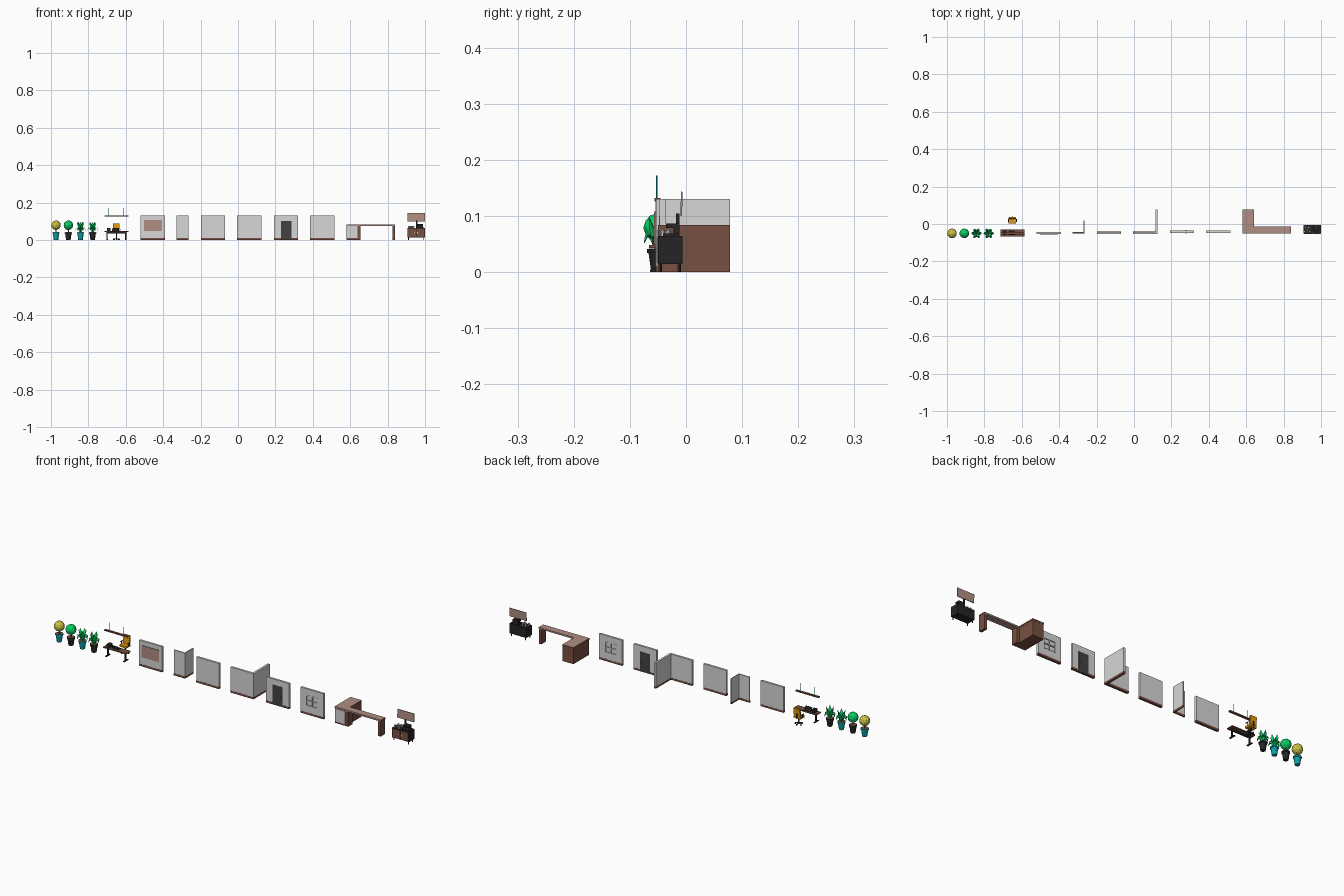
import bpy, bmesh, math
from mathutils import Vector, Matrix

if "Cube" in bpy.data.objects:
    bpy.data.objects.remove(bpy.data.objects["Cube"])


def mat(name, r, g, b):
    m = bpy.data.materials.new(name)
    m.diffuse_color = (r, g, b, 1)
    m.use_nodes = True
    m.node_tree.nodes["Principled BSDF"].inputs["Base Color"].default_value = m.diffuse_color
    return m


GREY = mat("wall_grey", .68, .68, .68)
WOOD = mat("dark_wood", .19, .082, .055)
PALE = mat("light_wood", .44, .27, .225)
BLACK = mat("black", .018, .018, .018)
DOOR = mat("door_grey", .055, .055, .055)
TEAL = mat("teal", .003, .37, .40)
GREEN = mat("leaf_green", .003, .62, .13)
YELLOW = mat("yellow", .62, .55, .06)
ORANGE = mat("orange", .75, .33, .004)
LIGHT = mat("light_grey", .75, .75, .75)


def finish(name, bm, m):
    bmesh.ops.recalc_face_normals(bm, faces=bm.faces)
    me = bpy.data.meshes.new(name)
    bm.to_mesh(me)
    bm.free()
    me.materials.append(m)
    ob = bpy.data.objects.new(name, me)
    bpy.context.collection.objects.link(ob)
    return ob


def box(name, x, y, z, m, tilt=0):
    """Box from (min, max) ranges, optionally tilted about its own x axis."""
    bm = bmesh.new()
    c = Vector([(r[0] + r[1]) / 2 for r in (x, y, z)])
    s = [r[1] - r[0] for r in (x, y, z)]
    bmesh.ops.create_cube(bm, size=1, matrix=Matrix.Translation(c) @ Matrix.Rotation(tilt, 4, 'X')
                          @ Matrix.Diagonal((*s, 1)))
    return finish(name, bm, m)


def cone(name, x, y, z, r1, r2, m, n=12):
    bm = bmesh.new()
    bmesh.ops.create_cone(bm, cap_ends=True, segments=n, radius1=r1, radius2=r2, depth=z[1] - z[0],
                          matrix=Matrix.Translation((x, y, (z[0] + z[1]) / 2)))
    return finish(name, bm, m)


def wall(name, x, y, top=.13):
    box(name, x, y, (.01, top), GREY)
    e = .0006
    box(name + "_baseboard", (x[0], x[1]), (y[0] - e, y[1] + e), (0, .01), WOOD)


# --- potted plants ---
def pot(name, x, m):
    cone(name, x, -.05, (0, .036), .012, .017, m)
    cone(name + "_rim", x, -.05, (.034, .041), .0195, .0195, m)
    cone(name + "_soil", x, -.05, (.041, .042), .016, .016, WOOD)


def bush(name, x, pot_mat, m):
    pot(name + "_pot", x, pot_mat)
    cone(name + "_trunk", x, -.05, (.041, .062), .003, .003, WOOD, 6)
    bm = bmesh.new()
    bmesh.ops.create_icosphere(bm, subdivisions=2, radius=.026,
                               matrix=Matrix.Translation((x, -.05, .079)))
    finish(name + "_foliage", bm, m)


def leafy(name, x, pot_mat):
    pot(name + "_pot", x, pot_mat)
    bm = bmesh.new()
    # (radius, height, half width) along an upright and a drooping blade
    upright = [(.002, .04, .003), (.007, .058, .008), (.012, .077, .008), (.018, .096, .001)]
    droop = [(.003, .04, .003), (.012, .06, .007), (.021, .066, .007), (.027, .052, .001)]
    for shape, count, off in ((upright, 5, .3), (droop, 6, 0)):
        for i in range(count):
            a = off + i * math.tau / count
            out, side = Vector((math.cos(a), math.sin(a), 0)), Vector((-math.sin(a), math.cos(a), 0))
            base = Vector((x, -.05, 0))
            rows = [[bm.verts.new(base + out * (r + k * .0015) + side * w * s + Vector((0, 0, h)))
                     for s, k in ((-1, 1), (0, 0), (1, 1))] for r, h, w in shape]
            for p, q in zip(rows, rows[1:]):
                for k in (0, 1):
                    bm.faces.new((p[k], p[k + 1], q[k + 1], q[k]))
    finish(name + "_leaves", bm, GREEN)


bush("yellow_bush", -.973, TEAL, YELLOW)
bush("green_bush", -.907, BLACK, GREEN)
leafy("leafy_plant_a", -.842, TEAL)
leafy("leafy_plant_b", -.777, BLACK)

# --- desk with equipment ---
box("desk_top", (-.715, -.585), (-.066, -.03), (.043, .048), WOOD)
for x in (-.70, -.60):
    box("desk_leg", (x - .003, x + .003), (-.052, -.045), (.004, .043), BLACK)
    box("desk_foot", (x - .004, x + .004), (-.064, -.032), (0, .004), BLACK)
box("desk_beam", (-.70, -.60), (-.05, -.047), (.034, .043), BLACK)
box("computer", (-.70, -.682), (-.06, -.036), (.048, .064), BLACK)
box("keyboard", (-.672, -.635), (-.044, -.034), (.048, .050), BLACK)
box("laptop_screen", (-.672, -.635), (-.056, -.053), (.048, .064), BLACK, .2)

# --- hanging shelf ---
box("hanging_shelf", (-.715, -.585), (-.0565, -.0455), (.126, .132), WOOD)
for x in (-.69, -.61):
    cone("shelf_cord", x, -.052, (.132, .172), .0013, .0013, TEAL, 6)

# --- office chair ---
box("chair_seat", (-.670, -.631), (.002, .034), (.035, .045), ORANGE)
box("chair_back", (-.668, -.633), (.029, .037), (.045, .088), ORANGE, -.08)
box("chair_back_support", (-.653, -.648), (.036, .039), (.036, .062), BLACK)
cone("chair_column", -.65, .019, (.006, .035), .003, .003, BLACK, 8)
for s in (-1, 1):
    cx = -.65 + s * .0215
    box("chair_armrest", (cx - .002, cx + .002), (.01, .028), (.054, .057), BLACK)
    box("chair_arm_post", (cx - .001, cx + .001), (.018, .022), (.04, .054), BLACK)
for i in range(5):
    a = i * math.tau / 5 + math.pi / 2
    leg = box("chair_base_leg", (0, .018), (-.002, .002), (.005, .009), BLACK)
    leg.matrix_world = Matrix.Translation((-.65, .019, 0)) @ Matrix.Rotation(a, 4, 'Z')
    cone("chair_caster", -.65 + .017 * math.cos(a), .019 + .017 * math.sin(a), (0, .006), .003, .003, BLACK, 8)

# --- wall with board ---
wall("board_wall", (-.52, -.391), (-.054, -.043))
box("wall_board", (-.503, -.407), (-.057, -.054), (.048, .108), PALE)

# --- small corner wall ---
wall("small_corner_front", (-.328, -.264), (-.049, -.044))
wall("small_corner_side", (-.269, -.264), (-.044, .018))

# --- plain wall ---
wall("plain_wall", (-.198, -.07), (-.053, -.042))

# --- large corner wall ---
wall("large_corner_front", (-.005, .125), (-.053, -.042))
wall("large_corner_side", (.114, .125), (-.042, .078))

# --- wall with door ---
X, Y = (.192, .32), (-.047, -.036)
wall("door_wall_left", (X[0], .229), Y)
wall("door_wall_right", (.285, X[1]), Y)
box("door_wall_lintel", (.229, .285), Y, (.101, .13), GREY)
box("door", (.229, .285), (-.0475, -.0355), (0, .101), DOOR)
for y in (-.049, -.034):
    box("door_handle", (.276, .280), (y - .0015, y + .0015), (.047, .05), BLACK)

# --- wall with window ---
X, W, H = (.385, .515), (.418, .482), (.045, .097)
wall("window_wall_lower", X, Y, H[0])
box("window_wall_top", X, Y, (H[1], .13), GREY)
for x in ((X[0], W[0]), (W[1], X[1])):
    box("window_wall_side", x, Y, H, GREY)
box("window_glass", W, (-.043, -.040), H, GREY)
F = (-.0478, -.0352)
for x in (W[0], .45, W[1]):
    box("window_upright", (x - .002, x + .002), F, H, GREY)
for z in (H[0], .071, H[1]):
    box("window_rail", (W[0] - .002, W[1] + .002), F, (z - .002, z + .002), GREY)

# --- L-shaped counter ---
box("counter_top_block", (.58, .642), (-.05, .078), (.076, .084), PALE)
box("counter_top_arm", (.642, .84), (-.05, -.014), (.076, .084), PALE)
for n, x, y in (("right", (.642, .6425), (-.0135, .078)), ("end", (.84, .8405), (-.05, -.014)),
                ("left", (.5795, .58), (-.05, .078))):
    box("counter_edge_" + n, x, y, (.076, .0839), WOOD)
box("counter_edge_back", (.58, .642), (.078, .0783), (.076, .0839), WOOD)
box("counter_cabinet", (.58, .642), (-.048, .078), (0, .0755), WOOD)
box("counter_cabinet_side", (.642, .655), (-.048, -.014), (0, .0755), WOOD)
box("counter_front_panel", (.583, .64), (-.052, -.048), (.01, .075), GREY)
box("counter_leg", (.826, .84), (-.05, -.014), (0, .076), WOOD)

# --- sideboard with drinks machine and picture ---
box("sideboard", (.905, 1.0), (-.050, -.006), (.014, .064), BLACK)
for x in (.912, .993):
    for y in (-.045, -.011):
        cone("sideboard_leg", x, y, (0, .014), .0025, .0025, BLACK, 8)
for x in ((.908, .951), (.954, .997)):
    box("sideboard_door", x, (-.053, -.050), (.017, .061), WOOD)
for x in (.945, .96):
    box("sideboard_handle", (x - .002, x + .002), (-.0545, -.053), (.036, .042), LIGHT)
box("machine_base", (.952, .992), (-.041, -.012), (.064, .069), BLACK)
box("machine_body", (.956, .988), (-.022, -.012), (.069, .080), BLACK)
box("machine_head", (.956, .988), (-.036, -.012), (.078, .086), BLACK)
box("machine_pipe", (.953, .959), (-.018, -.012), (.069, .104), BLACK)
for x, y in ((.913, -.04), (.926, -.032), (.938, -.042), (.918, -.018), (.935, -.018)):
    cone("cup", x, y, (.064, .075), .004, .005, LIGHT, 10)
box("wall_picture", (.905, 1.0), (-.0095, -.0065), (.100, .143), PALE, -.03)
